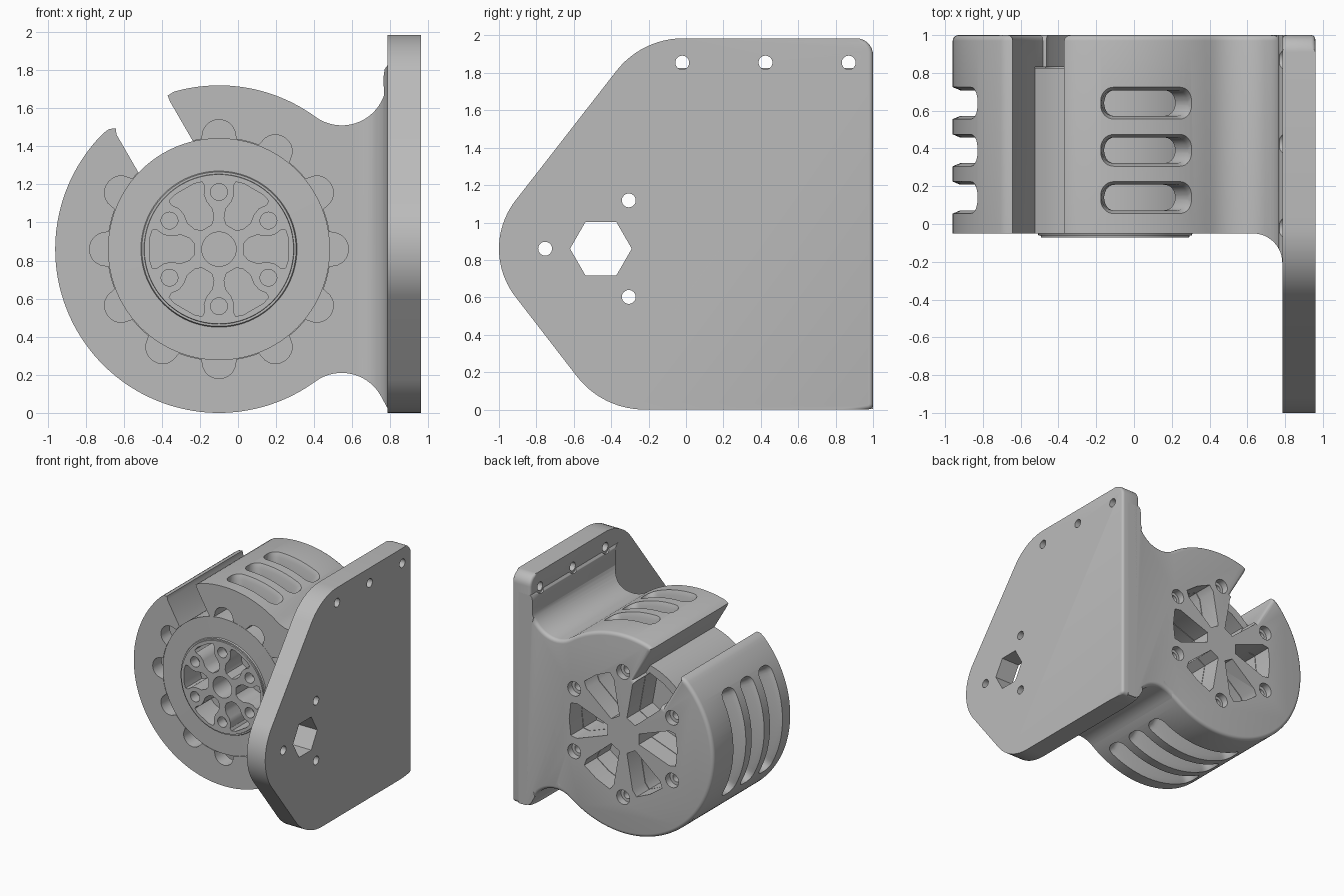
import bpy, bmesh
from math import sin, cos, radians, sqrt

CX, CZ = -0.1, 0.86        # axis of the round housing
R, R_CAV = 0.86, 0.585     # housing and cavity radius

if "Cube" in bpy.data.objects:
    bpy.data.objects.remove(bpy.data.objects["Cube"])

grey = bpy.data.materials.new("light_grey")
grey.use_nodes = True
tone = (0.5, 0.5, 0.5, 1)
grey.diffuse_color = tone
grey.node_tree.nodes["Principled BSDF"].inputs["Base Color"].default_value = tone


def arc(cx, cy, r, a0, a1, n=12):
    angles = [radians(a0 + (a1 - a0) * i / n) for i in range(n + 1)]
    return [(cx + r * cos(a), cy + r * sin(a)) for a in angles]


def circle(cx, cy, r, n=32):
    return arc(cx, cy, r, 0, 360, n)[:-1]


def polar(r, deg):
    return CX + r * cos(radians(deg)), CZ + r * sin(radians(deg))


def turned(u, v, deg):
    """Point u along and v across a spoke at the given angle."""
    c, s = cos(radians(deg)), sin(radians(deg))
    return CX + u * c - v * s, CZ + u * s + v * c


def loft(name, rings, bevel_rule=None, width=0.03):
    """Solid through a list of closed rings, capped at both ends."""
    bm = bmesh.new()
    rows = [[bm.verts.new(p) for p in ring] for ring in rings]
    for a, b in zip(rows, rows[1:]):
        for i in range(len(a)):
            j = (i + 1) % len(a)
            bm.faces.new((a[i], a[j], b[j], b[i]))
    bm.faces.new(rows[0][::-1])
    bm.faces.new(rows[-1])
    bmesh.ops.recalc_face_normals(bm, faces=bm.faces)
    if bevel_rule:
        edges = [e for e in bm.edges if bevel_rule(e.verts[0].co, e.verts[1].co)]
        bmesh.ops.bevel(bm, geom=edges, offset=width, segments=4, profile=0.5,
                        affect='EDGES', clamp_overlap=False)
    mesh = bpy.data.meshes.new(name)
    bm.to_mesh(mesh)
    bm.free()
    mesh.materials.append(grey)
    obj = bpy.data.objects.new(name, mesh)
    bpy.context.scene.collection.objects.link(obj)
    return obj


def prism(name, pts, axis, a, b, **kw):
    place = {'x': lambda p, d: (d, p[0], p[1]),
             'y': lambda p, d: (p[0], d, p[1]),
             'z': lambda p, d: (p[0], p[1], d)}[axis]
    return loft(name, [[place(p, d) for p in pts] for d in (a, b)], **kw)


def finish(obj, cutters):
    """Cut, apply and shade a part, then drop its cutters."""
    bpy.ops.object.select_all(action='DESELECT')
    bpy.context.view_layer.objects.active = obj
    obj.select_set(True)
    for c in cutters:
        c.hide_render = True
        mod = obj.modifiers.new("cut", 'BOOLEAN')
        mod.operation, mod.solver, mod.object = 'DIFFERENCE', 'EXACT', c
        bpy.ops.object.modifier_apply(modifier=mod.name)
    for c in cutters:
        bpy.data.objects.remove(c)
    bpy.ops.object.shade_smooth_by_angle(angle=radians(30))


# Housing outline: slotted circle blended into the mounting plate
outline = arc(CX, CZ, R, 53.9, 106, 24)
outline += [polar(0.85, 108.5), turned(0.80, -0.165, 120), turned(0.48, -0.165, 120),
            turned(0.48, 0.165, 120), turned(0.79, 0.165, 120),
            polar(0.835, 130.5), polar(0.855, 132.5)]
outline += arc(CX, CZ, R, 135, 306.1, 80)
outline += arc(0.545, -0.025, 0.235, 126.1, 25, 16)
outline += [(0.785, 0.025), (0.83, 0.003), (0.9, 0.003), (0.9, 1.825), (0.785, 1.825),
            (0.77, 1.805), (0.765, 1.77)]
outline += arc(0.545, 1.745, 0.235, -20, -126.1, 16)[:-1]
housing = prism("housing", outline, 'y', -0.2, 1.0,
                bevel_rule=lambda p, q: min(p.y, q.y) > 0.99 and p.x + q.x < 1.5)


# Scalloped drum cavity
def scallop(deg):
    d = (deg + 15) % 30 - 15
    return R_CAV + 0.095 * sqrt(max(0, 1 - (d / 8.5) ** 2))


cuts = [prism("cavity_cutter", [polar(scallop(i * 1.5), i * 1.5) for i in range(240)],
              'y', -0.3, 0.83)]

# Front face with a concave blend into the plate
blend = [(-1.2, -0.4), (-1.2, -0.05)] + arc(0.63, -0.205, 0.155, 90, 0) + [(0.785, -0.4)]
cuts.append(prism("blend_cutter", blend, 'z', -0.2, 2.2))

# Back wall windows and screw holes
WINDOW = [(0.15, -0.045), (0.44, -0.15), (0.5, -0.14), (0.515, 0),
          (0.5, 0.14), (0.44, 0.15), (0.15, 0.045)]
for k in range(6):
    shape = [turned(u, v, 60 * k) for u, v in WINDOW]
    cuts.append(prism("window_cutter", shape, 'y', 0.8, 1.1))
    x, z = polar(0.54, 30 + 60 * k)
    cuts.append(prism("head_cutter", circle(x, z, 0.062), 'y', 0.94, 1.1))
    cuts.append(prism("screw_cutter", circle(x, z, 0.035), 'y', 0.78, 1.1))


# Curved vents, three per side, with softened mouths
def vent(a0, a1, y, half=0.068, n=28):
    ends = half / R * 57.3
    rings = []
    for i in range(n + 1):
        t = (1 - cos(3.14159 * i / n)) / 2
        a = a0 + (a1 - a0) * t
        d = max(0, 1 - min(a - a0, a1 - a) / ends)
        w = max(0.008, half * sqrt(max(0, 1 - d * d)))
        ring = []
        for r, s in ((0.56, -w), (0.82, -w), (0.88, -w - 0.025),
                     (0.88, w + 0.025), (0.82, w), (0.56, w)):
            x, z = polar(r, a)
            ring.append((x, y + s, z))
        rings.append(ring)
    return loft("vent_cutter", rings)


for a0, a1 in ((62, 95), (148, 212), (239, 301)):
    cuts += [vent(a0, a1, y) for y in (0.14, 0.39, 0.64)]

# Clearance for the upper plate holes
PLATE_HOLES_Y = (-0.02, 0.425, 0.87)
cuts += [prism("clearance_cutter", circle(y, 1.855, 0.055), 'x', 0.6, 0.84)
         for y in PLATE_HOLES_Y]
finish(housing, cuts)

# Mounting plate
side = (arc(-0.58, CZ, 0.42, 141.7, 218.3, 20) + arc(-0.223, 0.455, 0.455, 218.3, 270)
        + arc(0.97, 0.03, 0.03, 270, 360, 6) + arc(0.91, 1.895, 0.09, 0, 90, 8)
        + arc(-0.014, 1.53, 0.455, 90, 141.7))
plate = prism("mounting_plate", side, 'x', 0.785, 0.96, width=0.022,
              bevel_rule=lambda p, q: abs(p.x - q.x) < 0.01 and p.y + q.y > 1.84)
holes = [(y, 1.855) for y in PLATE_HOLES_Y]
holes += [(-0.455 + 0.298 * cos(radians(a)), CZ + 0.298 * sin(radians(a)))
          for a in (60, 180, 300)]
cuts = [prism("hole_cutter", circle(y, z, 0.037), 'x', 0.7, 1.1) for y, z in holes]
cuts.append(prism("hex_cutter", circle(-0.455, CZ, 0.165, 6), 'x', 0.7, 1.1))
finish(plate, cuts)

# Drum with a stepped hub
STEPS = [(0.583, 0.825), (0.583, -0.049), (0.41, -0.05), (0.405, -0.062),
         (0.394, -0.062), (0.392, -0.072)]
drum = loft("drum", [[(x, y, z) for x, z in circle(CX, CZ, r, 96)] for r, y in STEPS])
HALF = [(0.13, 0.03), (0.155, 0.058), (0.2, 0.075), (0.25, 0.068), (0.29, 0.075),
        (0.325, 0.1), (0.35, 0.1), (0.363, 0.06)]
POCKET = HALF + [(u, -v) for u, v in reversed(HALF)]
cuts = [prism("bore_cutter", circle(CX, CZ, 0.09), 'y', -0.2, 0.2)]
for k in range(6):
    shape = [turned(u, v, 60 * k) for u, v in POCKET]
    cuts.append(prism("pocket_cutter", shape, 'y', -0.2, 0.15))
    shape = [turned(u, v, 60 * k) for u, v in WINDOW]
    cuts.append(prism("rear_pocket_cutter", shape, 'y', 0.65, 1.0))
    x, z = polar(0.3, 30 + 60 * k)
    cuts.append(prism("bolt_cutter", circle(x, z, 0.044), 'y', -0.2, 0.02))
finish(drum, cuts)
